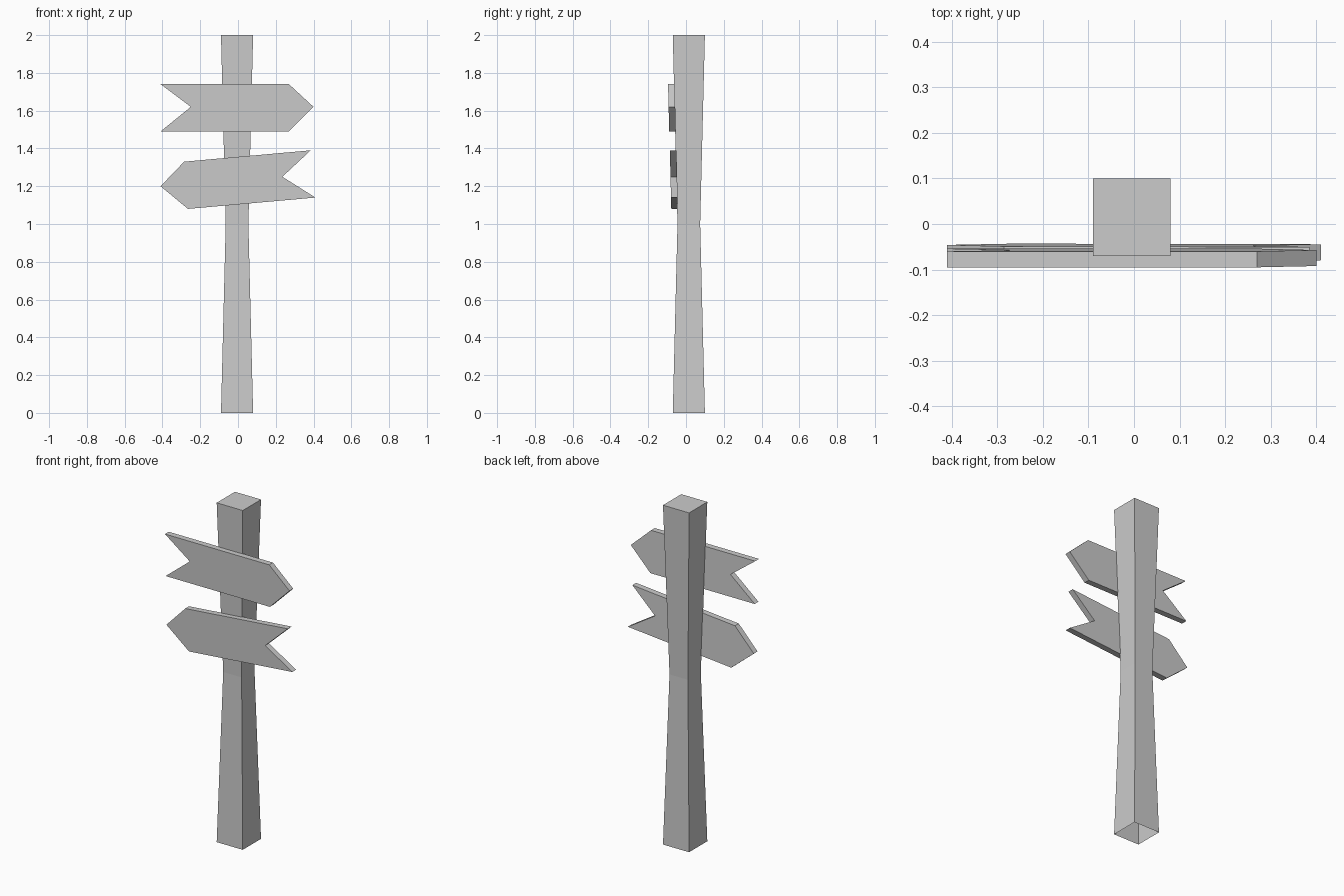
import bpy
import bmesh

if "Cube" in bpy.data.objects:
    bpy.data.objects.remove(bpy.data.objects["Cube"])


def make_object(name, bm):
    bmesh.ops.recalc_face_normals(bm, faces=bm.faces)
    mesh = bpy.data.meshes.new(name)
    bm.to_mesh(mesh)
    bm.free()
    obj = bpy.data.objects.new(name, mesh)
    bpy.context.collection.objects.link(obj)
    return obj


# Square post: wide ends, narrow waist, open underside
def make_post(name, cx, cy, rings):
    bm = bmesh.new()
    loops = []
    for z, h in rings:
        loops.append([bm.verts.new((cx + sx * h, cy + sy * h, z))
                      for sx, sy in ((-1, -1), (1, -1), (1, 1), (-1, 1))])
    for low, high in zip(loops, loops[1:]):
        for i in range(4):
            j = (i + 1) % 4
            bm.faces.new((low[i], low[j], high[j], high[i]))
    bm.faces.new(loops[-1])
    return make_object(name, bm)


# Arrow board: x-z outline given thickness, leaning with the post's front face
def make_board(name, outline, back_y, ref_z, thickness=0.035, lean=0.024):
    bm = bmesh.new()
    face = bm.faces.new([bm.verts.new((x, back_y - lean * (z - ref_z), z))
                         for x, z in outline])
    result = bmesh.ops.extrude_face_region(bm, geom=[face], use_keep_orig=True)
    moved = [v for v in result["geom"] if isinstance(v, bmesh.types.BMVert)]
    bmesh.ops.translate(bm, verts=moved, vec=(0, -thickness, 0))
    return make_object(name, bm)


make_post("post", -0.005, 0.015, [(0, 0.085), (1.0, 0.06), (2.0, 0.085)])

make_board("upper_arrow_board",
           [(-0.41, 1.74), (0.27, 1.74), (0.40, 1.62),
            (0.27, 1.49), (-0.41, 1.49), (-0.25, 1.62)],
           -0.06, 1.74)

make_board("lower_arrow_board",
           [(-0.285, 1.33), (0.385, 1.39), (0.235, 1.25),
            (0.41, 1.14), (-0.265, 1.08), (-0.41, 1.20)],
           -0.043, 1.08)
